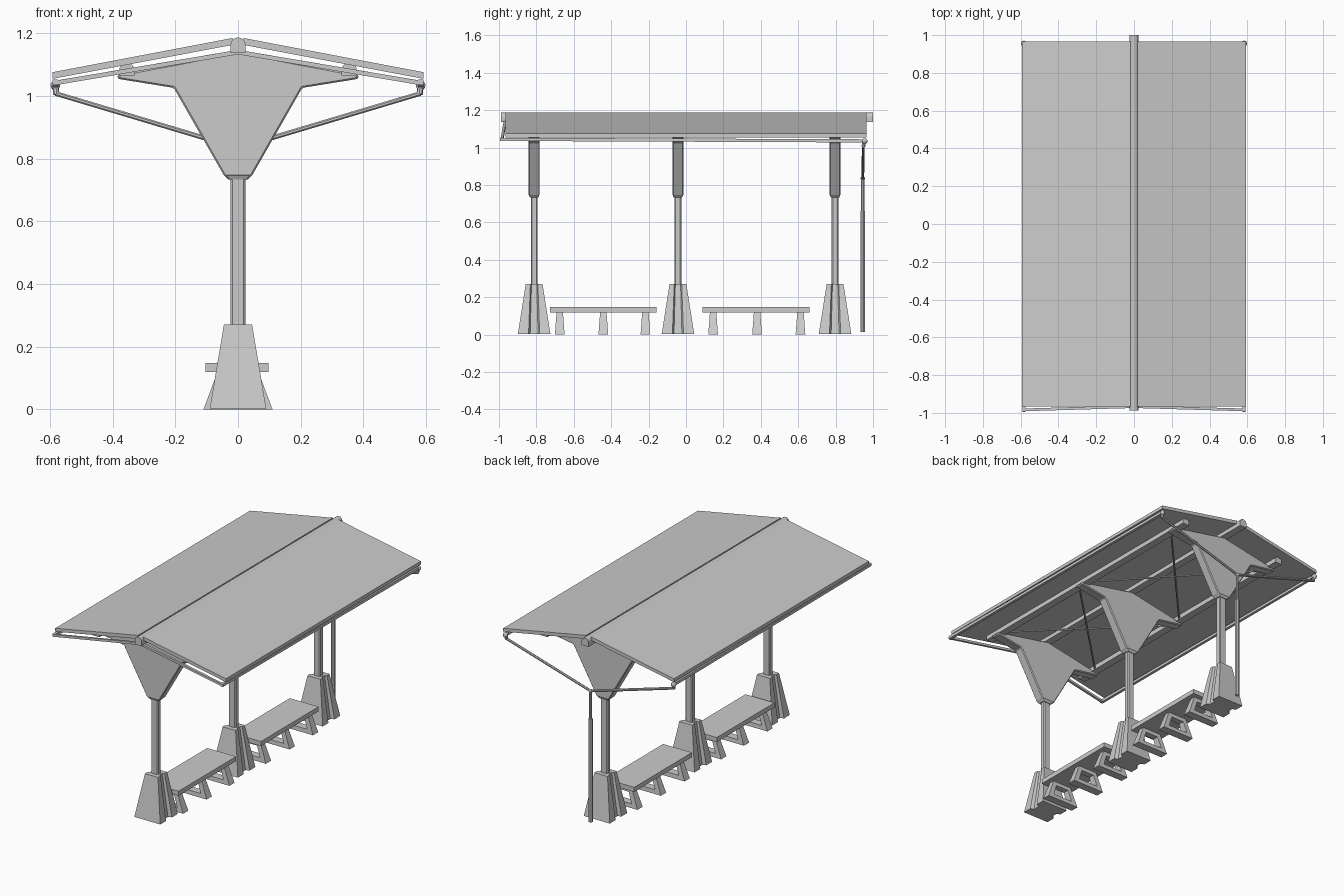
import bpy, bmesh, math
from mathutils import Vector

if "Cube" in bpy.data.objects:
    bpy.data.objects.remove(bpy.data.objects["Cube"])


def make(name, bm):
    bmesh.ops.recalc_face_normals(bm, faces=bm.faces)
    me = bpy.data.meshes.new(name)
    bm.to_mesh(me)
    bm.free()
    ob = bpy.data.objects.new(name, me)
    bpy.context.collection.objects.link(ob)
    return ob


def loft(name, rings):
    """Skin between equal-sized closed rings and cap both ends."""
    bm = bmesh.new()
    vs = [[bm.verts.new(p) for p in r] for r in rings]
    n = len(rings[0])
    for a, b in zip(vs, vs[1:]):
        for i in range(n):
            bm.faces.new((a[i], a[(i + 1) % n], b[(i + 1) % n], b[i]))
    bm.faces.new(vs[0])
    bm.faces.new(vs[-1])
    return make(name, bm)


def extrude_y(name, prof, y0, y1):
    return loft(name, [[(x, y, z) for x, z in prof] for y in (y0, y1)])


def box(name, x0, x1, y0, y1, z0, z1):
    return extrude_y(name, [(x0, z0), (x1, z0), (x1, z1), (x0, z1)], y0, y1)


def rod(name, a, b, r, sides=8):
    a, b = Vector(a), Vector(b)
    q = (b - a).to_track_quat('Z', 'Y')
    ring = [q @ Vector((r * math.cos(t), r * math.sin(t), 0))
            for t in [(i + .5) * 2 * math.pi / sides for i in range(sides)]]
    return loft(name, [[p + e for p in ring] for e in (a, b)])


def arch(cx, w, z0, z1):
    """Profile with a half-round top."""
    return [(cx - w, z0)] + [(cx - w * math.cos(i * math.pi / 8),
            z1 - w + w * math.sin(i * math.pi / 8)) for i in range(9)] + [(cx + w, z0)]


def ball(name, p, r):
    bm = bmesh.new()
    bmesh.ops.create_uvsphere(bm, u_segments=10, v_segments=6, radius=r)
    bmesh.ops.translate(bm, verts=bm.verts, vec=p)
    return make(name, bm)


def rect(hx, hy, y, z, c=0.006):
    """Rectangle with chamfered corners."""
    return [(sx * (hx - a), y + sy * (hy - b), z) for sx, sy, a, b in
            ((1, 1, 0, c), (1, 1, c, 0), (-1, 1, c, 0), (-1, 1, 0, c),
             (-1, -1, 0, c), (-1, -1, c, 0), (1, -1, c, 0), (1, -1, 0, c))]


def foot(hx, hy, g, d, y, z):
    """Base section with a groove in each x side."""
    half = [(hx, -hy), (hx, -g), (hx - d, -g * .7), (hx - d, g * .7), (hx, g), (hx, hy)]
    return [(x, y + v, z) for x, v in half] + [(-x, y - v, z) for x, v in half]


posts = (-0.812, -0.043, 0.797)

# Roof panels and ridge cap
for s, side in ((-1, "left"), (1, "right")):
    extrude_y(f"roof_panel_{side}", [(s * .018, 1.163), (s * .018, 1.185),
              (s * .592, 1.076), (s * .592, 1.055)], -.965, .965)
extrude_y("ridge_beam", arch(0, .024, 1.137, 1.187), -.988, 1.0)

# Purlins
for s, side in ((-1, "left"), (1, "right")):
    extrude_y(f"purlin_{side}", arch(s * .355, .024, 1.065, 1.107), -.9, .9)

# Posts with bases, collars and spreading brackets
for i, y in enumerate(posts):
    loft(f"post_base_{i}", [foot(.09, .087, .03, .022, y, .003),
                            foot(.045, .045, .02, .012, y, .27)])
    loft(f"post_{i}", [rect(.024, .018, y, .26), rect(.024, .018, y, .75)])
    loft(f"post_collar_{i}", [rect(.03, .022, y, .733), rect(.042, .028, y, .745)])
    half = [(.043, .743), (.205, 1.026), (.385, 1.055), (.385, 1.068)]
    prof = half + [(0, 1.14)] + [(-x, z) for x, z in reversed(half)]
    br = extrude_y(f"roof_bracket_{i}", prof, y - .03, y + .03)
    m = br.modifiers.new("chamfer", 'BEVEL')
    m.width, m.segments = .005, 1

# Cross bracing in each bay
for i, (a, b) in enumerate(zip(posts, posts[1:])):
    for s in (-1, 1):
        rod(f"cross_brace_{i}_{'ab'[s > 0]}", (s * .35, a + .04, 1.075),
            (-s * .35, b - .04, 1.075), .006, 6)

# Gutters, gable pipes and downpipe
for s, side in ((-1, "left"), (1, "right")):
    rod(f"gable_pipe_{side}", (0, -.967, 1.14), (s * .582, -.984, 1.042), .01, 4)
    rod(f"gutter_{side}", (s * .583, -.994, 1.044), (s * .583, .955, 1.036), .012, 4)
    ball(f"gutter_joint_{side}", (s * .583, .955, 1.034), .016)
    rod(f"gutter_elbow_{side}", (s * .583, .953, 1.035), (s * .58, .948, 1.005), .01)
    rod(f"drain_pipe_{side}", (s * .582, .948, 1.008), (0, .945, .834), .008)
ball("drain_joint", (0, .945, .834), .012)
rod("downpipe_upper", (0, .945, .84), (0, .945, .63), .009)
rod("downpipe_lower", (0, .945, .66), (0, .945, .015), .013)

# Benches on trapezoid frame legs
outer = [(-.11, 0), (.11, 0), (.065, .12), (-.065, .12)]
inner = [(-.068, .026), (.068, .026), (.044, .094), (-.044, .094)]
for k, (y0, y1, legs) in enumerate(((-.728, -.158, (-.675, -.442, -.217)),
                                    (.088, .66, (.145, .38, .612)))):
    box(f"bench_seat_{k}", -.103, .097, y0, y1, .119, .148)
    for j, y in enumerate(legs):
        bm = bmesh.new()
        # leg is thicker in y at the ground than under the seat
        V = [[[bm.verts.new((x, y + s * (.026 - .075 * z), z)) for x, z in p]
              for p in (outer, inner)] for s in (-1, 1)]
        for i in range(4):
            n = (i + 1) % 4
            for o, q in V:
                bm.faces.new((o[i], o[n], q[n], q[i]))
            for p in (0, 1):
                bm.faces.new((V[0][p][i], V[0][p][n], V[1][p][n], V[1][p][i]))
        make(f"bench_leg_{k}_{j}", bm)
